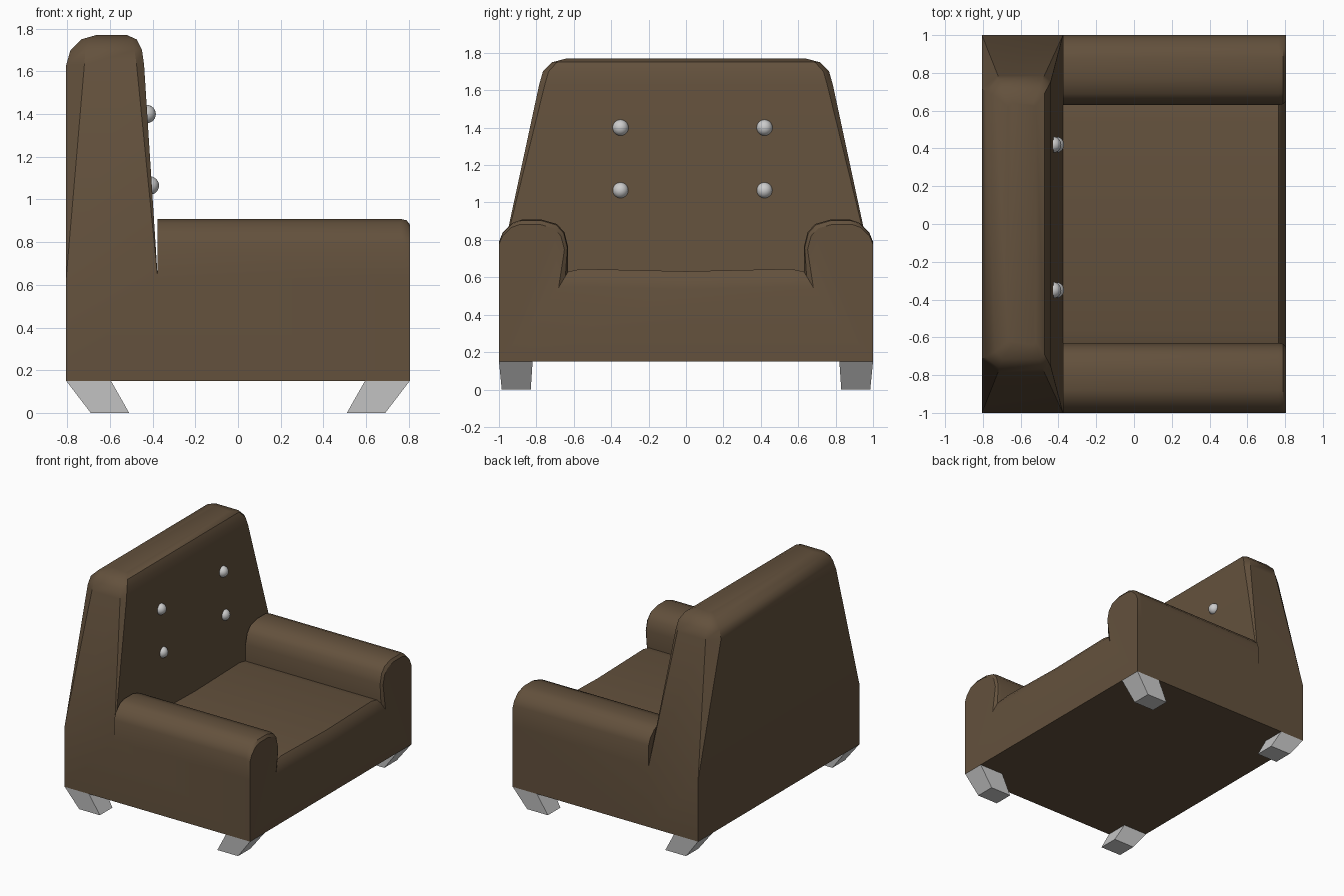
import bpy, bmesh
from mathutils import Vector

if "Cube" in bpy.data.objects:
    bpy.data.objects.remove(bpy.data.objects["Cube"])

brown = bpy.data.materials.new("brown_fabric")
brown.diffuse_color = (0.125, 0.082, 0.046, 1)
brown.use_nodes = True
brown.node_tree.nodes["Principled BSDF"].inputs["Base Color"].default_value = brown.diffuse_color


def finish(bm, name, mat=None, smooth=True):
    bmesh.ops.recalc_face_normals(bm, faces=bm.faces)
    me = bpy.data.meshes.new(name)
    bm.to_mesh(me)
    bm.free()
    ob = bpy.data.objects.new(name, me)
    bpy.context.collection.objects.link(ob)
    if mat:
        me.materials.append(mat)
    if smooth:
        bpy.ops.object.select_all(action='DESELECT')
        ob.select_set(True)
        bpy.context.view_layer.objects.active = ob
        bpy.ops.object.shade_smooth_by_angle(angle=0.6)
    return ob


def loft(bm, rings):
    """Skin closed rings of equal length; returns the vertex rings."""
    vr = [[bm.verts.new(p) for p in r] for r in rings]
    for a, b in zip(vr, vr[1:]):
        n = len(a)
        for i in range(n):
            bm.faces.new((a[i], a[(i + 1) % n], b[(i + 1) % n], b[i]))
    return vr


bm = bmesh.new()
XJ = -0.376  # where the backrest meets the seat

# Backrest: tapered block with chamfered corners and rounded top
# z, rear x, front x, half width, rear chamfer dx/dy, front chamfer dx/dy
levels = [
    (0.15, -0.805, XJ, 1.0, 0, 0, 0, 0),
    (0.63, -0.805, XJ, 1.0, 0, 0, 0, 0),
    (1.63, -0.805, -0.44, 0.785, 0.085, 0.07, 0.035, 0.03),
    (1.70, -0.785, -0.45, 0.765, 0.07, 0.06, 0.035, 0.03),
    (1.75, -0.735, -0.475, 0.715, 0.04, 0.04, 0.025, 0.025),
    (1.77, -0.665, -0.52, 0.64, 0.02, 0.02, 0.015, 0.015),
]
back = loft(bm, [[(a + rx, -h, z), (b - fx, -h, z), (b, -h + fy, z), (b, h - fy, z),
                  (b - fx, h, z), (a + rx, h, z), (a, h - ry, z), (a, -h + ry, z)]
                 for z, a, b, h, rx, ry, fx, fy in levels])
bm.faces.new(back[-1])
bm.faces.new(back[0])
# open the hidden wall between backrest and seat
hidden = [f for f in bm.faces
          if all(abs(v.co.x - XJ) < 1e-4 and v.co.z < 0.64 for v in f.verts)]
bmesh.ops.delete(bm, geom=hidden, context='FACES_ONLY')

# Arms and seat: one half profile, mirrored, swept to the front
half = [(1, .15), (1, .63), (1, .79), (.98, .84), (.93, .89), (.88, .908), (.77, .908),
        (.69, .885), (.65, .84), (.63, .76), (.63, .63), (.56, .645), (0, .632)]


def section(x, arm=0.0, seat=0.0):
    pts = []
    for i, (y, z) in enumerate(half):
        if 2 <= i <= 9:
            y, z = 1 - (1 - y) * (1 - arm * 0.6), .63 + (z - .63) * (1 - arm)
        elif i == 10:
            y, z = y + seat * 0.6, z - seat
        elif i > 10:
            z -= seat + (0.01 if seat else 0)
        pts.append((x, y, z))
    return pts + [(x, -y, z) for x, y, z in reversed(pts[:-1])]


front = loft(bm, [section(XJ), section(0.765), section(0.79, 0.02, 0.025),
                  section(0.805, 0.09, 0.085)])
bm.faces.new(front[-1])
# rear ends of both arms
bm.faces.new(front[0][1:11])
bm.faces.new(front[0][14:24])
bmesh.ops.remove_doubles(bm, verts=bm.verts, dist=1e-4)
finish(bm, "armchair_body", brown)

# Buttons on the backrest
for i, (x, z) in enumerate(((-0.428, 1.40), (-0.413, 1.065))):
    for j, y in enumerate((-0.35, 0.42)):
        b = bmesh.new()
        bmesh.ops.create_uvsphere(b, u_segments=20, v_segments=12, radius=0.043)
        bmesh.ops.translate(b, verts=b.verts, vec=Vector((x, y, z)))
        finish(b, f"button_{i}_{j}")

# Legs: slanted, tapered blocks
for sx, side in ((-1, "rear"), (1, "front")):
    for sy, hand in ((-1, "right"), (1, "left")):
        b = bmesh.new()
        rings = []
        for z, x0, x1, y0, y1 in ((0, .51, .69, .83, .985), (.15, .595, .805, .82, 1.0)):
            rings.append([(sx * x, sy * y, z) for x, y in
                          ((x0, y0), (x1, y0), (x1, y1), (x0, y1))])
        v = loft(b, rings)
        b.faces.new(v[0])
        b.faces.new(v[1])
        finish(b, f"{side}_leg_{hand}", smooth=False)
